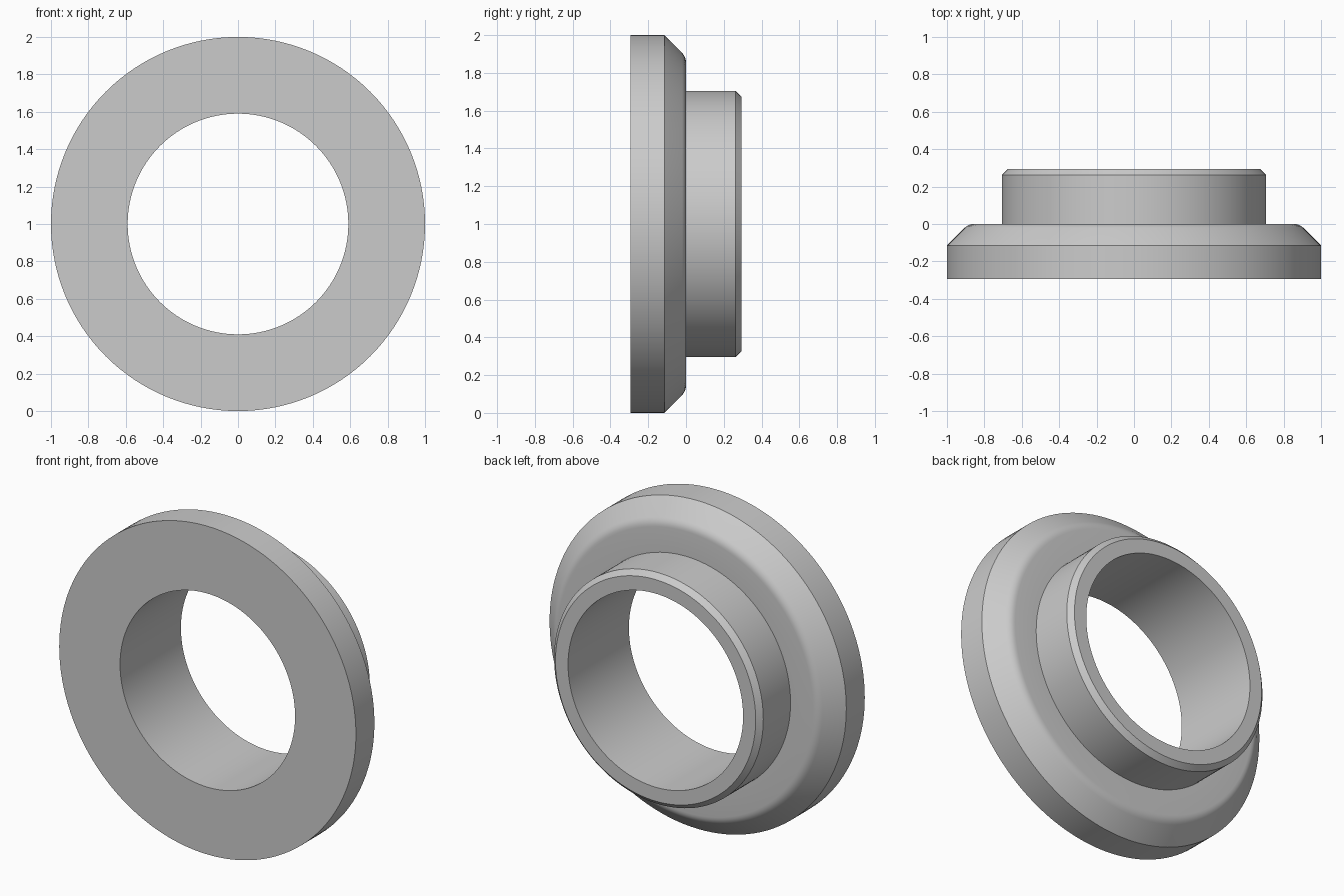
import bpy, bmesh
from math import sin, cos, radians, tau
from mathutils import Vector

cube = bpy.data.objects.get("Cube")
if cube:
    bpy.data.objects.remove(cube, do_unlink=True)

STEPS = 128
HALF = 0.293                        # half of the depth along y
BORE, COLLAR, RIM = 0.59, 0.705, 1.0
BEVEL = 0.03                        # collar end chamfer
ROUND = 0.07                        # blend from flange chamfer to flange back
CENTRE = Vector((0, 0, 1))

# Plain grey
grey = bpy.data.materials.new("grey")
grey.use_nodes = True
colour = (0.6, 0.6, 0.6, 1)
grey.diffuse_color = colour
grey.node_tree.nodes["Principled BSDF"].inputs["Base Color"].default_value = colour

# Cross-section as (radius, y): flange with rounded chamfer, then collar
blend = [(0.856 + ROUND * sin(radians(a)), ROUND * (cos(radians(a)) - 1))
         for a in (45, 34, 22, 11, 0)]
profile = [(BORE, -HALF), (RIM, -HALF), (RIM, -0.115), *blend,
           (COLLAR, 0), (COLLAR, HALF - BEVEL), (COLLAR - BEVEL, HALF), (BORE, HALF)]

# Revolve the closed section around the y axis
bm = bmesh.new()
verts = [bm.verts.new((r, y, CENTRE.z)) for r, y in profile]
edges = [bm.edges.new((v, verts[i - 1])) for i, v in enumerate(verts)]
bmesh.ops.spin(bm, geom=verts + edges, cent=CENTRE, axis=(0, 1, 0),
               angle=tau, steps=STEPS, use_merge=True)
bmesh.ops.remove_doubles(bm, verts=bm.verts, dist=1e-4)
bmesh.ops.recalc_face_normals(bm, faces=bm.faces)
mesh = bpy.data.meshes.new("flanged_bushing")
bm.to_mesh(mesh)
bm.free()
mesh.materials.append(grey)

bushing = bpy.data.objects.new("flanged_bushing", mesh)
bpy.context.collection.objects.link(bushing)
bpy.ops.object.select_all(action="DESELECT")
bushing.select_set(True)
bpy.context.view_layer.objects.active = bushing
bpy.ops.object.shade_smooth_by_angle(angle=radians(30))
